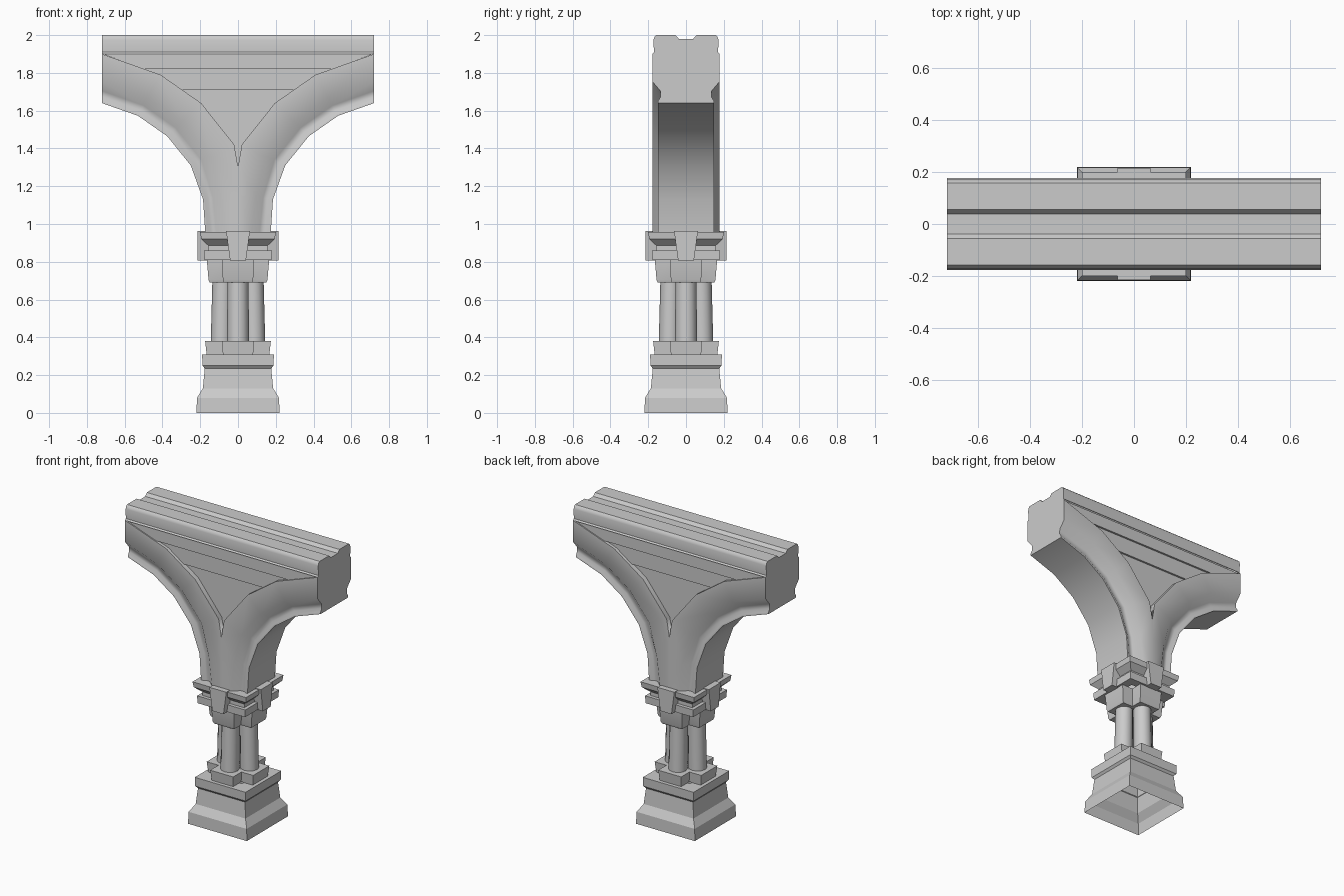
import bpy, bmesh, math
from mathutils import Vector

if "Cube" in bpy.data.objects:
    bpy.data.objects.remove(bpy.data.objects["Cube"])


def finish(name, bm, angle=30):
    bmesh.ops.recalc_face_normals(bm, faces=bm.faces[:])
    me = bpy.data.meshes.new(name)
    bm.to_mesh(me)
    bm.free()
    ob = bpy.data.objects.new(name, me)
    bpy.context.collection.objects.link(ob)
    bpy.ops.object.select_all(action='DESELECT')
    ob.select_set(True)
    bpy.context.view_layer.objects.active = ob
    bpy.ops.object.shade_smooth_by_angle(angle=math.radians(angle))
    return ob


def loft(rows, closed=True, cap_start=False, cap_end=False):
    """Skin a list of equal-length point rows."""
    bm = bmesh.new()
    vs = [[bm.verts.new(p) for p in r] for r in rows]
    n = len(rows[0])
    for a, b in zip(vs, vs[1:]):
        for i in range(n if closed else n - 1):
            j = (i + 1) % n
            bm.faces.new((a[i], a[j], b[j], b[i]))
    if cap_start:
        bm.faces.new(vs[0])
    if cap_end:
        bm.faces.new(vs[-1])
    return bm


def square(h, z):
    return [(-h, -h, z), (h, -h, z), (h, h, z), (-h, h, z)]


def cross(a, b, z):
    pts = []
    for k in range(4):
        c, s = round(math.cos(k * math.pi / 2)), round(math.sin(k * math.pi / 2))
        for x, y in ((a, -b), (a, b), (b, b)):
            pts.append((x * c - y * s, x * s + y * c, z))
    return pts


# Square pedestal, hollow underneath
pedestal = [(.22, 0), (.217, .08), (.186, .13), (.176, .235), (.188, .25),
            (.19, .31), (.1, .31)]
finish("pedestal", loft([square(h, z) for h, z in pedestal]), 20)

# Cross-shaped blocks below and above the shafts
finish("shaft_base", loft([cross(.166, .08, .31), cross(.174, .086, .38),
                           cross(.07, .05, .38)]), 20)
finish("capital", loft([cross(.07, .05, .69), cross(.15, .075, .69),
                        cross(.156, .08, .705), cross(.165, .086, .81)]), 20)

# Four clustered shafts
for k in range(4):
    a = k * math.pi / 2
    rows = []
    for z, r, d in ((.38, .058, .086), (.69, .056, .08)):
        rows.append([(math.cos(a) * d + r * math.cos(t), math.sin(a) * d + r * math.sin(t), z)
                     for t in (i * math.pi / 6 for i in range(12))])
    finish("shaft", loft(rows), 45)

# Moulded collar
collar = [(.12, .81), (.178, .81), (.18, .86), (.157, .86), (.157, .885),
          (.195, .92), (.2, .957), (.13, .957)]
finish("collar", loft([square(h, z) for h, z in collar]), 20)

# Tapered key block on each collar face
for k in range(4):
    bm = loft([[(-w, -.215, z), (w, -.215, z), (w, -.15, z), (-w, -.15, z)]
               for w, z in ((.042, .808), (.063, .962))], True, True, True)
    ob = finish("collar_key", bm, 20)
    ob.rotation_euler.z = k * math.pi / 2

# Arch springing: moulding profile swept from intrados to extrados, mirrored
inner = [(.72, 1.64), (.53, 1.573), (.375, 1.465), (.25, 1.31), (.185, 1.13), (.173, .95)]
outer = [(.72, 1.90), (.41, 1.79), (.195, 1.64), (.02, 1.42), (-.022, 1.17), (-.06, .95)]
half = [(0, .147), (.05, .147), (.13, .134), (.25, .136), (.44, .178), (1, .178), (1, .14)]
profile = [(t, -y) for t, y in reversed(half)] + half
rows = []
for p, q in zip(inner, outer):
    rows.append([(p[0] + (q[0] - p[0]) * t, y, p[1] + (q[1] - p[1]) * t) for t, y in profile])
bm = loft(rows, False, True)
bmesh.ops.bisect_plane(bm, geom=bm.verts[:] + bm.edges[:] + bm.faces[:], dist=1e-5,
                       plane_co=(0, 0, 0), plane_no=(1, 0, 0), clear_inner=True)
arch = finish("arch_springing", bm, 46)
mirror = arch.modifiers.new("mirror", 'MIRROR')
mirror.use_clip = True

# Stepped spandrel panel between the arches
panel = [(.715, 1.90, .17), (.5, 1.82, .17), (.5, 1.82, .157), (.3, 1.71, .157),
         (.3, 1.71, .144), (.205, 1.64, .144), (.03, 1.42, .144), (.004, 1.30, .144)]
finish("spandrel_panel", loft([[(-x, -y, z), (x, -y, z), (x, y, z), (-x, y, z)]
                               for x, z, y in panel]), 20)

# Top beam with bevelled edges and a shallow channel
side = [(.178, 1.90), (.17, 1.91), (.172, 1.975), (.167, 1.99), (.157, 2.0),
        (.055, 2.0), (.038, 1.98)]
beam = side + [(-y, z) for y, z in reversed(side)]
finish("top_beam", loft([[(x, y, z) for y, z in beam] for x in (-.72, .72)],
                        False, True, True), 40)
